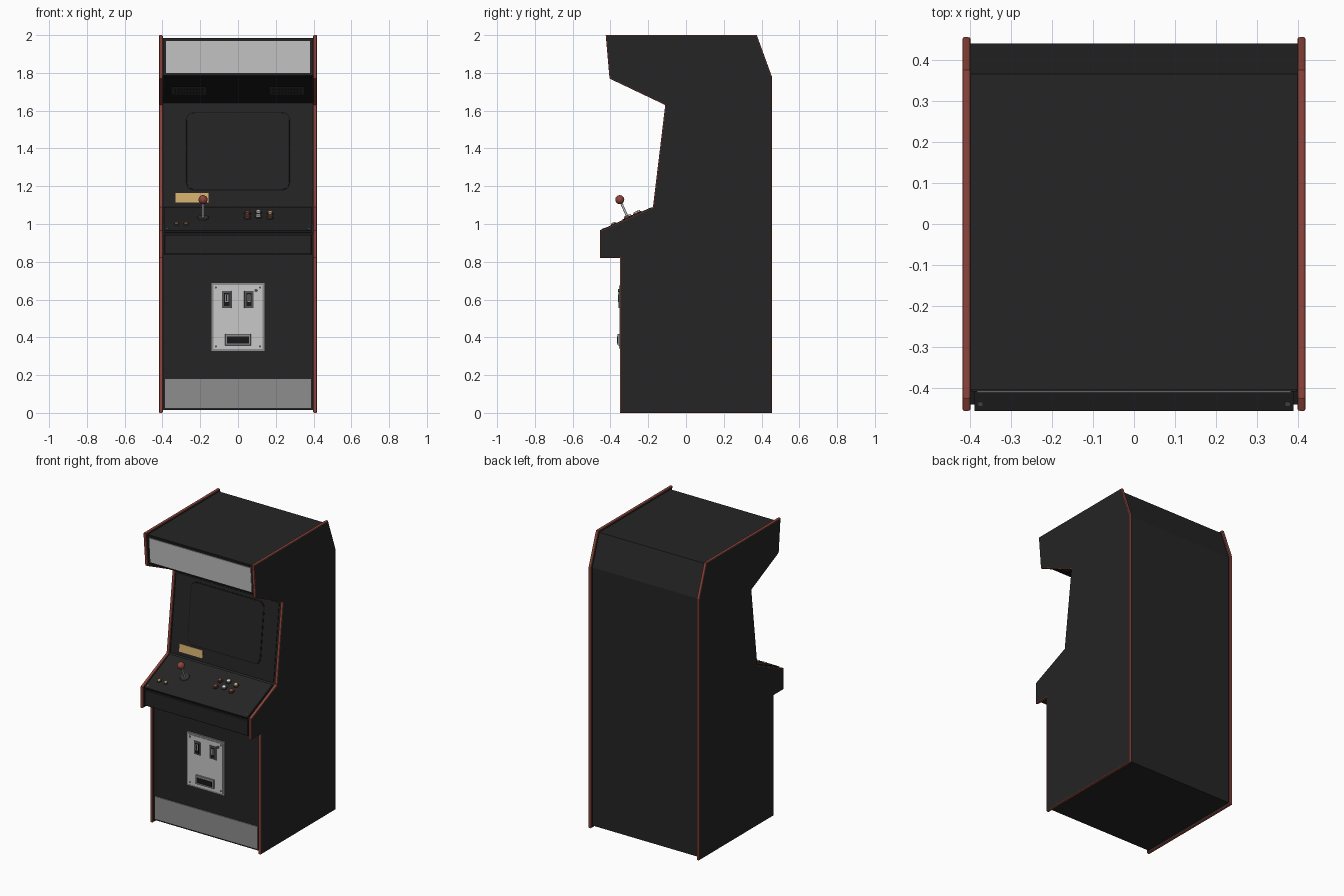
import bpy, bmesh, math
from mathutils import Matrix, Vector

cube = bpy.data.objects.get("Cube")
if cube:
    bpy.data.objects.remove(cube, do_unlink=True)


def material(name, r, g, b):
    m = bpy.data.materials.new(name)
    m.use_nodes = True
    m.diffuse_color = (r, g, b, 1)
    m.node_tree.nodes["Principled BSDF"].inputs["Base Color"].default_value = (r, g, b, 1)
    return m


black = material("cabinet black", 0.018, 0.018, 0.018)
shadow = material("deep black", 0.009, 0.009, 0.009)
red = material("brick red", 0.27, 0.06, 0.045)
pale = material("pale grey", 0.58, 0.58, 0.58)
grey = material("mid grey", 0.27, 0.27, 0.27)
dark = material("dark grey", 0.09, 0.09, 0.09)
charcoal = material("charcoal", 0.035, 0.035, 0.035)
yellow = material("warm yellow", 0.65, 0.42, 0.15)
white = material("button white", 0.75, 0.75, 0.75)


def finish(name, bm, *mats, smooth=False):
    bmesh.ops.recalc_face_normals(bm, faces=bm.faces)
    me = bpy.data.meshes.new(name)
    bm.to_mesh(me)
    bm.free()
    for m in mats:
        me.materials.append(m)
    if smooth:
        for p in me.polygons:
            p.use_smooth = True
        me.set_sharp_from_angle(angle=math.radians(35))
    ob = bpy.data.objects.new(name, me)
    bpy.context.collection.objects.link(ob)
    return ob


def prism(profile, x0, x1):
    """Side outline in (y, z) extruded across x."""
    bm = bmesh.new()
    face = bm.faces.new([bm.verts.new((x0, y, z)) for y, z in profile])
    new = bmesh.ops.extrude_face_region(bm, geom=[face])["geom"]
    bmesh.ops.translate(bm, vec=(x1 - x0, 0, 0),
                        verts=[v for v in new if isinstance(v, bmesh.types.BMVert)])
    bmesh.ops.recalc_face_normals(bm, faces=bm.faces)
    return bm


def plane(low, high):
    """Local frame on a panel: x across, y up the slope, z outward."""
    up = Vector((0, high[0] - low[0], high[1] - low[1])).normalized()
    x = Vector((1, 0, 0))
    m = Matrix((x, up, x.cross(up))).transposed().to_4x4()
    m.translation = (0, low[0], low[1])
    return m


def plate(name, mat, frame, x0, x1, u0, u1, h, base=-0.004, corner=0, bevel=0):
    bm = bmesh.new()
    size = Matrix.Diagonal((x1 - x0, u1 - u0, h - base, 1))
    mid = Matrix.Translation(((x0 + x1) / 2, (u0 + u1) / 2, (h + base) / 2))
    bmesh.ops.create_cube(bm, size=1, matrix=mid @ size)
    if corner:
        posts = [e for e in bm.edges if abs(e.verts[0].co.z - e.verts[1].co.z) > 1e-5]
        bmesh.ops.bevel(bm, geom=posts, offset=corner, segments=5, profile=0.5, affect='EDGES')
    if bevel:
        rim = [e for e in bm.edges if all(v.co.z > h - 1e-5 for v in e.verts)]
        bmesh.ops.bevel(bm, geom=rim, offset=bevel, segments=2, profile=0.5, affect='EDGES')
    bm.transform(frame)
    return finish(name, bm, mat)


def disc(name, mat, frame, x, u, r, h, base=-0.002, top=None, sides=20):
    bm = bmesh.new()
    bmesh.ops.create_cone(bm, cap_ends=True, segments=sides, radius1=r,
                          radius2=r if top is None else top, depth=h - base,
                          matrix=frame @ Matrix.Translation((x, u, (h + base) / 2)))
    return finish(name, bm, mat, smooth=True)


# Side panels: black boards with a rounded red edge trim
outline = [(-0.35, 0), (0.455, 0), (0.455, 1.78), (0.375, 2), (-0.425, 2), (-0.405, 1.77),
           (-0.11, 1.63), (-0.175, 1.09), (-0.455, 0.965), (-0.455, 0.82), (-0.35, 0.82)]
for side, s in (("left", 1), ("right", -1)):
    bm = prism(outline, s * 0.398, s * 0.418)
    edges = [e for e in bm.edges if abs(e.verts[0].co.x - e.verts[1].co.x) < 1e-5]
    bmesh.ops.bevel(bm, geom=edges, offset=0.005, segments=2, profile=0.5, affect='EDGES')
    bm.normal_update()
    for f in bm.faces:
        f.material_index = int(abs(f.normal.x) < 0.99)
    finish(side + "_side_panel", bm, black, red)

# Cabinet body set in from the side panels
body = [(-0.337, 0.015), (0.44, 0.015), (0.44, 1.775), (0.365, 1.985), (-0.403, 1.985),
        (-0.388, 1.785), (-0.095, 1.64), (-0.16, 1.088), (-0.44, 0.948), (-0.44, 0.835),
        (-0.337, 0.835)]
finish("cabinet_body", prism(body, -0.399, 0.399), black)

# Working frames for each panel
marquee = plane((-0.388, 1.785), (-0.403, 1.985))
soffit = plane((-0.095, 1.64), (-0.388, 1.785))
bezel = plane((-0.16, 1.088), (-0.095, 1.64))
deck = plane((-0.455, 0.965), (-0.175, 1.09))
apron = plane((-0.44, 0.835), (-0.44, 0.95))
front = plane((-0.337, 0), (-0.337, 1))

# Lit sign and its retaining frame
plate("sign_frame", black, marquee, -0.396, 0.396, 0.002, 0.196, 0.005)
plate("sign_panel", pale, marquee, -0.382, 0.382, 0.014, 0.184, 0.009)

# Speaker grilles under the sign
plate("soffit_panel", shadow, soffit, -0.392, 0.392, 0.012, 0.315, 0.003)
for s in (-1, 1):
    a, b = sorted((s * 0.17, s * 0.35))
    plate("speaker_grille", charcoal, soffit, a, b, 0.115, 0.2, 0.006)
    for row in range(2):
        for i in range(10):
            x = a + 0.018 + i * 0.016
            u = 0.128 + row * 0.034
            plate("grille_slot", shadow, soffit, x - 0.005, x + 0.005, u, u + 0.024, 0.007, 0.004)

# Screen surround, glass and instruction card
plate("screen_bezel", black, bezel, -0.382, 0.382, 0.012, 0.528, 0.004)
plate("screen_gap", shadow, bezel, -0.278, 0.278, 0.088, 0.508, 0.005, corner=0.045)
plate("screen_glass", black, bezel, -0.272, 0.272, 0.094, 0.502, 0.008, corner=0.04, bevel=0.003)
plate("instruction_card", yellow, bezel, -0.33, -0.155, 0.025, 0.077, 0.007)

# Control deck and the box front below it
plate("control_deck", black, deck, -0.388, 0.388, 0, 0.3, 0.002, -0.012)
plate("deck_front", black, apron, -0.388, 0.388, 0.006, 0.108, 0.012, bevel=0.003)
for x in (-0.374, 0.374):
    disc("deck_screw", dark, deck, x, 0.02, 0.006, 0.004, sides=10)

# Joystick
stick = (-0.185, 0.162)
disc("joystick_base", charcoal, deck, *stick, 0.034, 0.006, top=0.028)
disc("joystick_shaft", pale, deck, *stick, 0.006, 0.095, sides=12)
bm = bmesh.new()
bmesh.ops.create_uvsphere(bm, u_segments=20, v_segments=12, radius=0.024,
                          matrix=deck @ Matrix.Translation((*stick, 0.107)))
finish("joystick_ball", bm, red, smooth=True)

# Action buttons in two rows, then the small start buttons
for x, lift, back, fore in ((0.05, 0, red, red), (0.108, 0.012, white, white), (0.17, 0, yellow, red)):
    for u, mat in ((0.212 + lift, back), (0.158 + lift, fore)):
        disc("button_collar", charcoal, deck, x, u, 0.019, 0.008, top=0.017)
        disc("button_cap", mat, deck, x, u, 0.014, 0.016, top=0.012)
for x in (-0.325, -0.275):
    disc("start_collar", charcoal, deck, x, 0.08, 0.015, 0.006, top=0.013)
    disc("start_button", yellow, deck, x, 0.08, 0.011, 0.011, top=0.009)

# Coin door with two slots, lock, screws and return tray
plate("coin_door_frame", grey, front, -0.143, 0.143, 0.325, 0.69, 0.012)
plate("coin_door", pale, front, -0.13, 0.13, 0.338, 0.677, 0.015)
for x in (-0.06, 0.058):
    plate("coin_slot_frame", dark, front, x - 0.025, x + 0.025, 0.555, 0.645, 0.02, bevel=0.003)
    plate("coin_slot_recess", shadow, front, x - 0.014, x + 0.014, 0.565, 0.634, 0.021)
    plate("coin_slot_lip", grey, front, x - 0.009, x + 0.009, 0.588, 0.628, 0.023)
    plate("coin_slot", shadow, front, x - 0.003, x + 0.003, 0.592, 0.624, 0.024)
plate("return_tray", grey, front, -0.068, 0.068, 0.358, 0.418, 0.026, bevel=0.002)
plate("return_opening", shadow, front, -0.057, 0.057, 0.368, 0.404, 0.028)
disc("door_lock", dark, front, 0.096, 0.648, 0.009, 0.022, sides=12)
for x in (-0.117, 0.117):
    for z in (0.352, 0.664):
        disc("door_screw", dark, front, x, z, 0.006, 0.018, sides=10)

# Kick plate across the foot
plate("kick_plate", grey, front, -0.387, 0.387, 0.027, 0.18, 0.006)
